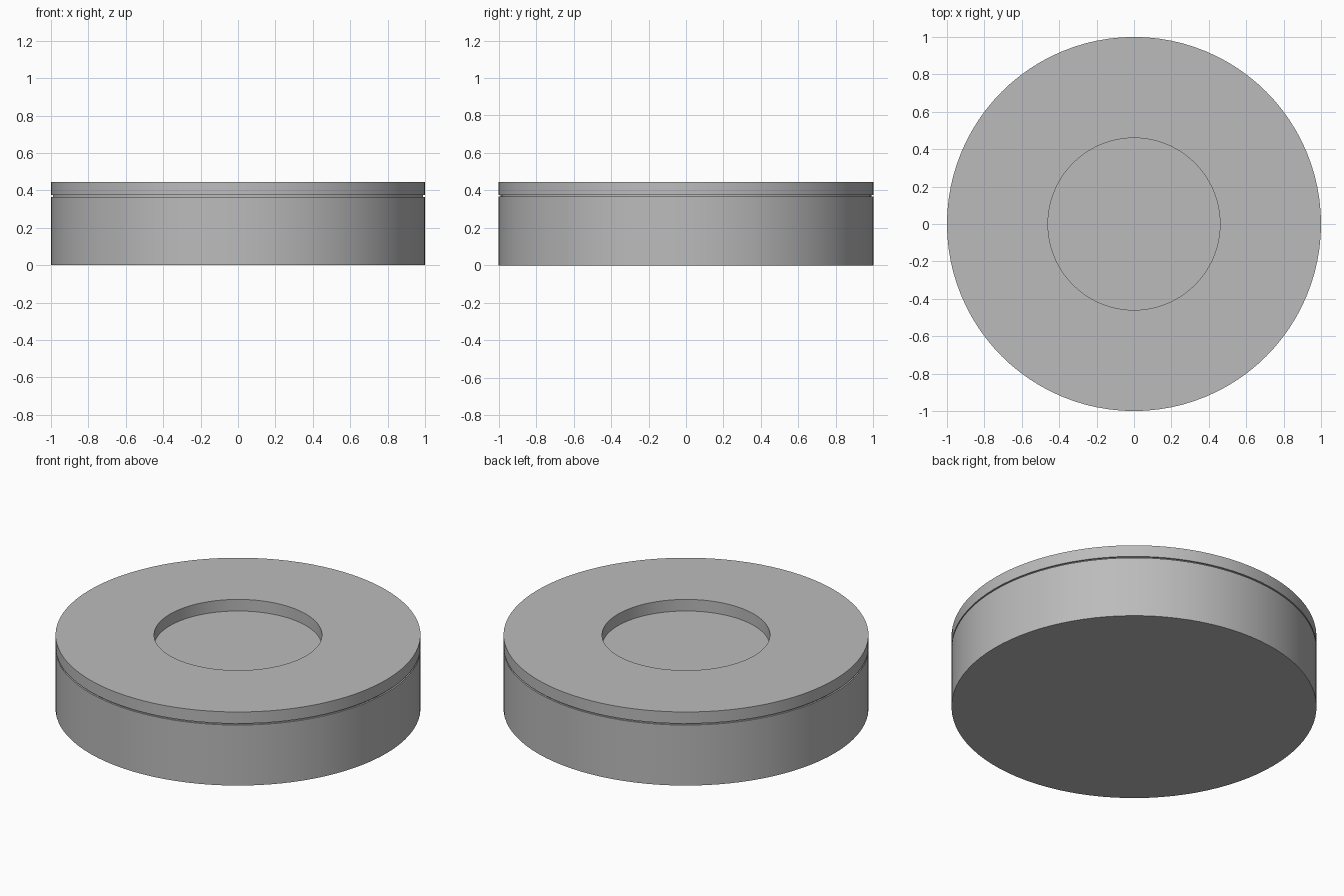
import bpy
import math

cube = bpy.data.objects.get("Cube")
if cube:
    bpy.data.objects.remove(cube, do_unlink=True)

SEGMENTS = 96
GREY = (0.5, 0.5, 0.5, 1.0)

grey = bpy.data.materials.new("plain grey")
grey.use_nodes = True
grey.diffuse_color = GREY
grey.node_tree.nodes["Principled BSDF"].inputs["Base Color"].default_value = GREY


def finish(obj, name):
    obj.name = name
    obj.data.materials.append(grey)
    bpy.ops.object.shade_smooth_by_angle(angle=math.radians(30))
    return obj


def disc(name, radius, bottom, top):
    bpy.ops.mesh.primitive_cylinder_add(
        vertices=SEGMENTS, radius=radius, depth=top - bottom,
        location=(0, 0, (bottom + top) / 2))
    return finish(bpy.context.object, name)


def ring(name, inner, outer, bottom, top):
    # Rectangular section swept around the z axis
    section = [(inner, bottom), (outer, bottom), (outer, top), (inner, top)]
    verts, faces = [], []
    for i in range(SEGMENTS):
        a = math.tau * i / SEGMENTS
        verts += [(r * math.cos(a), r * math.sin(a), z) for r, z in section]
        n = (i + 1) % SEGMENTS
        for j in range(4):
            k = (j + 1) % 4
            faces.append((i * 4 + j, n * 4 + j, n * 4 + k, i * 4 + k))
    mesh = bpy.data.meshes.new(name)
    mesh.from_pydata(verts, [], faces)
    obj = bpy.data.objects.new(name, mesh)
    bpy.context.collection.objects.link(obj)
    bpy.ops.object.select_all(action='DESELECT')
    obj.select_set(True)
    bpy.context.view_layer.objects.active = obj
    return finish(obj, name)


# Thick base, thin recessed spacer that forms the groove and the well floor
disc("base", 1.0, 0.0, 0.366)
disc("spacer", 0.99, 0.366, 0.375)
# Top plate with the round opening
ring("top_ring", 0.46, 1.0, 0.375, 0.445)
